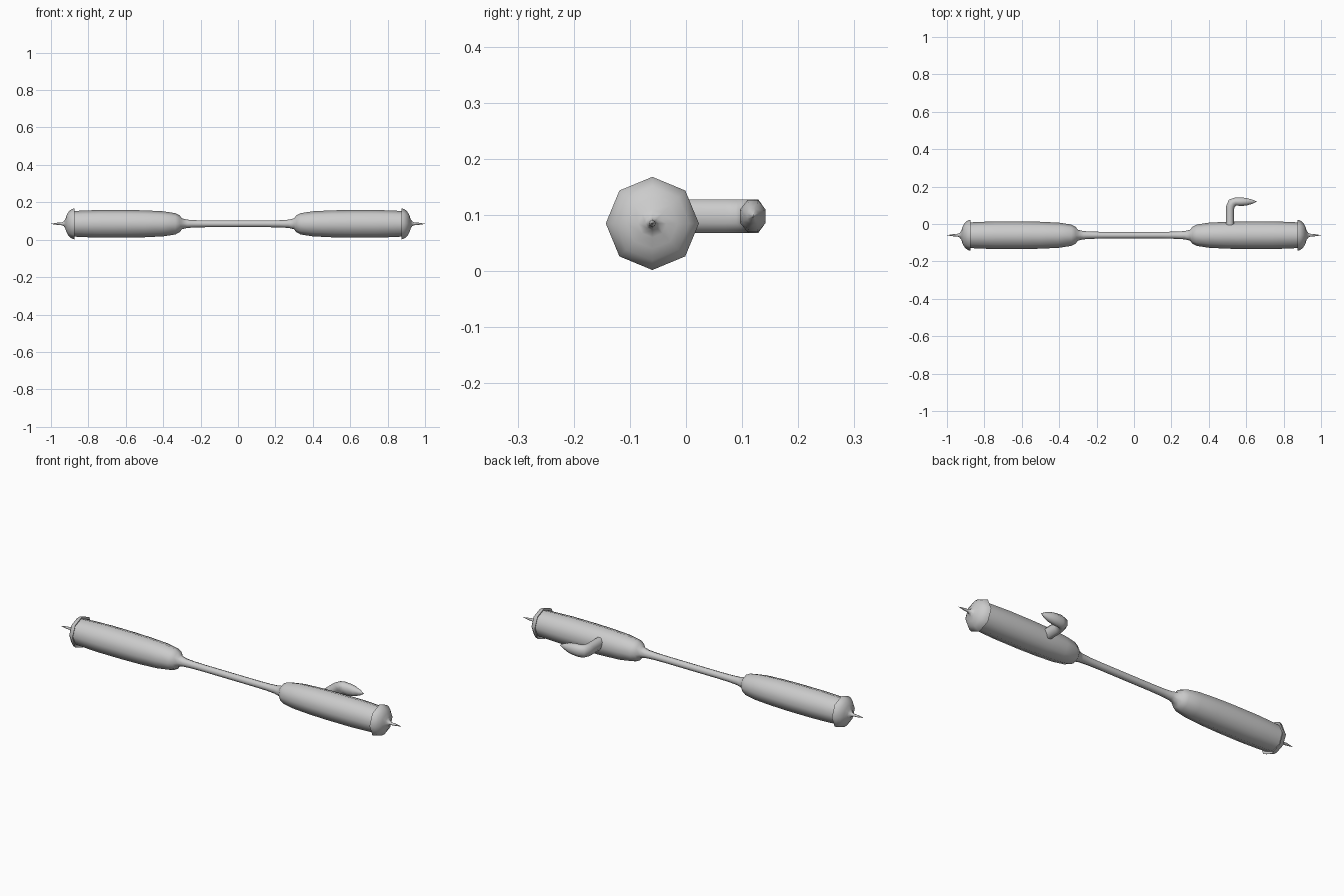
import bpy, bmesh, math
from mathutils import Vector

if "Cube" in bpy.data.objects:
    bpy.data.objects.remove(bpy.data.objects["Cube"])

AXIS_Y, AXIS_Z = -0.06, 0.085


def skin(name, rings, angle=50):
    """Join rings of points into a closed tube, capped at both ends."""
    bm = bmesh.new()
    loops = [[bm.verts.new(p) for p in ring] for ring in rings]
    n = len(loops[0])
    for a, b in zip(loops, loops[1:]):
        for i in range(n):
            j = (i + 1) % n
            bm.faces.new((a[i], a[j], b[j], b[i]))
    bm.faces.new(loops[0])
    bm.faces.new(loops[-1])
    bmesh.ops.recalc_face_normals(bm, faces=bm.faces)
    mesh = bpy.data.meshes.new(name)
    bm.to_mesh(mesh)
    bm.free()
    ob = bpy.data.objects.new(name, mesh)
    bpy.context.collection.objects.link(ob)
    bpy.ops.object.select_all(action='DESELECT')
    ob.select_set(True)
    bpy.context.view_layer.objects.active = ob
    bpy.ops.object.shade_smooth_by_angle(angle=math.radians(angle))
    return ob


def lathe(name, profile, sides=8):
    """Turn (x, radius) points about the long axis."""
    turns = [2 * math.pi * i / sides for i in range(sides)]
    return skin(name, [[(x, AXIS_Y + r * math.cos(t), AXIS_Z + r * math.sin(t))
                        for t in turns] for x, r in profile])


# Slim grip swelling into a padded club at each end
half = [(0.15, 0.018), (0.22, 0.019), (0.27, 0.022), (0.3, 0.029),
        (0.312, 0.045), (0.335, 0.057), (0.40, 0.067), (0.50, 0.072),
        (0.60, 0.074), (0.74, 0.074), (0.83, 0.071), (0.885, 0.068)]
lathe("double_ended_shaft", [(-x, r) for x, r in reversed(half)] + half)

# Domed end caps with a flared rim and thin spike
cap = [(0.885, 0.06), (0.874, 0.083), (0.889, 0.079), (0.905, 0.066),
       (0.917, 0.045), (0.923, 0.025), (0.932, 0.012), (0.945, 0.007),
       (0.965, 0.006), (1.0, 0.0006)]
for side, label in ((-1, "left"), (1, "right")):
    lathe(label + "_spiked_cap", [(side * x, r) for x, r in cap])

# Side hook: x, y, direction angle, half width, half height
path = [(0.513, -0.03, 90, 0.024, 0.030), (0.513, 0.07, 90, 0.023, 0.030),
        (0.515, 0.093, 80, 0.024, 0.030), (0.525, 0.113, 45, 0.027, 0.030),
        (0.543, 0.120, 8, 0.023, 0.030), (0.575, 0.119, 0, 0.025, 0.028),
        (0.605, 0.119, 0, 0.021, 0.023), (0.635, 0.119, 0, 0.011, 0.013),
        (0.656, 0.120, 0, 0.001, 0.001)]
rings = []
for x, y, deg, w, h in path:
    a = math.radians(deg)
    across = Vector((-math.sin(a), math.cos(a), 0))
    rings.append([Vector((x, y, 0.098)) + across * w * math.cos(t)
                  + Vector((0, 0, h * math.sin(t)))
                  for t in (math.pi * (i + 0.5) / 4 for i in range(8))])
for ring in rings:
    for p in ring:
        p.z = 0.098 + (p.z - 0.098) / math.cos(math.pi / 8)
skin("side_hook", rings, 60)
